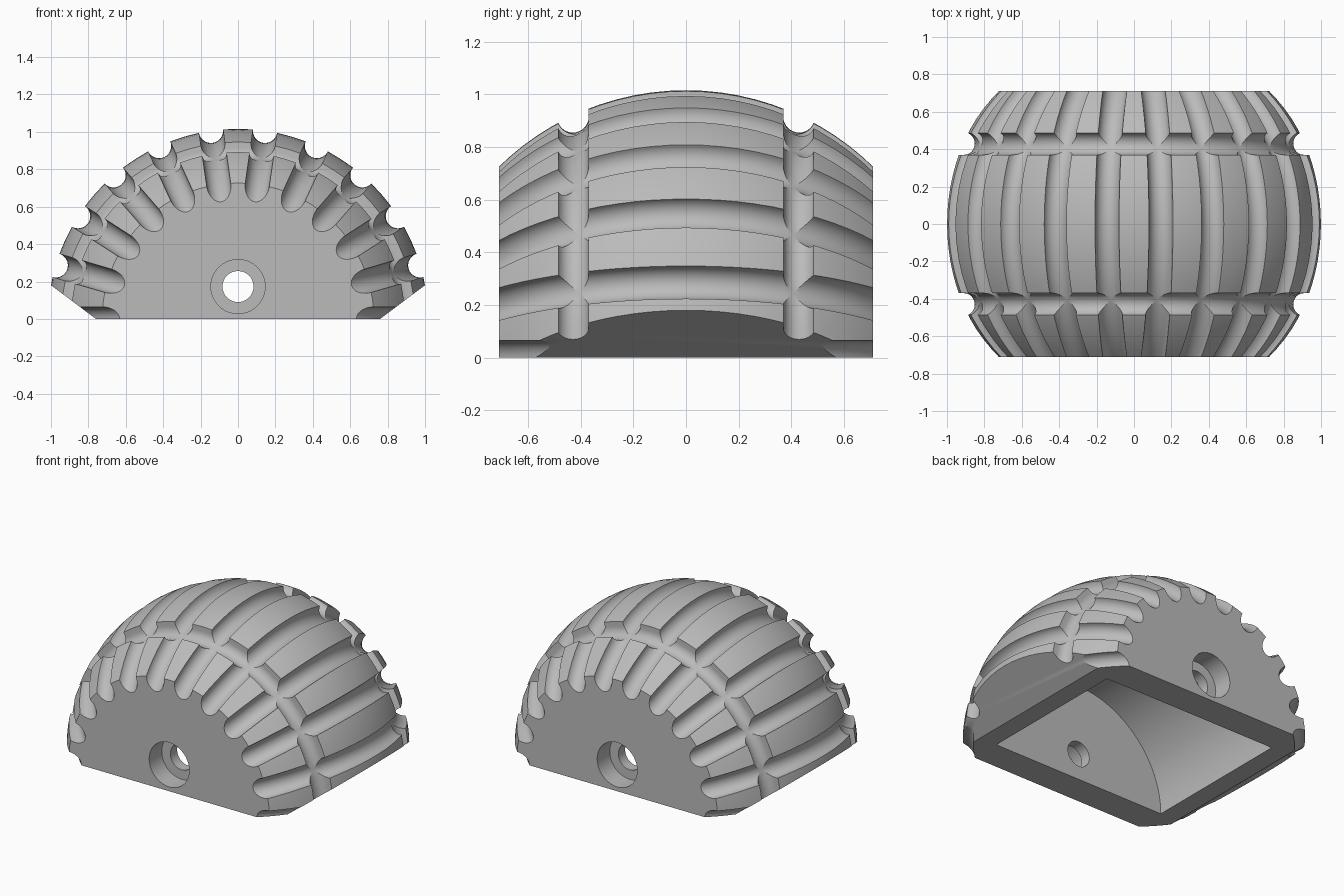
import bpy, bmesh
from math import pi, sin, cos, radians
from mathutils import Matrix, Vector

if "Cube" in bpy.data.objects:
    bpy.data.objects.remove(bpy.data.objects["Cube"])

RADIUS, HALF = 1.016, 0.71      # spherical tread radius, half width along the axle
GROOVES = 22                    # cross grooves in a full turn

grey = bpy.data.materials.new("plain grey")
grey.use_nodes = True
colour = (0.5, 0.5, 0.5, 1)
grey.diffuse_color = colour
grey.node_tree.nodes["Principled BSDF"].inputs["Base Color"].default_value = colour


def make_object(name, bm):
    bmesh.ops.recalc_face_normals(bm, faces=bm.faces)
    mesh = bpy.data.meshes.new(name)
    bm.to_mesh(mesh)
    bm.free()
    mesh.materials.append(grey)
    obj = bpy.data.objects.new(name, mesh)
    bpy.context.collection.objects.link(obj)
    return obj


def skin(bm, rings, closed):
    """Join matching rings of points; open runs get end caps."""
    rings = [[bm.verts.new(p) for p in ring] for ring in rings]
    n = len(rings[0])
    for a, b in zip(rings, rings[1:] + (rings[:1] if closed else [])):
        for j in range(n):
            k = (j + 1) % n
            bm.faces.new((a[j], a[k], b[k], b[j]))
    if not closed:
        bm.faces.new(rings[0])
        bm.faces.new(rings[-1])


def prism(bm, outline, y0, y1):
    """Extrude an (x, z) outline along the axle."""
    skin(bm, [[(x, y, z) for x, z in outline] for y in (y0, y1)], False)


def slot(half_width, level, top):
    """U-shaped outline: round floor with straight walls."""
    arc = [(half_width * cos(pi + pi * i / 16), level + half_width * sin(pi + pi * i / 16))
           for i in range(17)]
    return arc + [(half_width, top), (-half_width, top)]


def circle(radius, z, steps):
    return [(radius * cos(2 * pi * i / steps), z + radius * sin(2 * pi * i / steps))
            for i in range(steps)]


def carve(target, cutter, operation="DIFFERENCE"):
    cutter.hide_render = True
    mod = target.modifiers.new("carve", "BOOLEAN")
    mod.operation, mod.object, mod.solver = operation, cutter, "EXACT"
    bpy.context.view_layer.objects.active = target
    bpy.ops.object.modifier_apply(modifier=mod.name)
    bpy.data.objects.remove(cutter)


# Ball with its poles on the axle
bm = bmesh.new()
bmesh.ops.create_uvsphere(bm, u_segments=88, v_segments=48, radius=RADIUS,
                          matrix=Matrix.Rotation(pi / 2, 4, "X"))
shell = make_object("half_wheel_shell", bm)

# Keep the upper half, with flat ends and bevelled lower sides
bm = bmesh.new()
right = [(0.76, 0), (1.24, 0.36), (1.24, 1.2)]
prism(bm, right + [(-x, z) for x, z in reversed(right)], -HALF, HALF)
carve(shell, make_object("half_outline", bm), "INTERSECT")

# Cross grooves of even depth, centred on the tread surface
bm = bmesh.new()
section = [Vector((x, 0, r)) for x, r in slot(0.065, RADIUS, 1.2)]
for i in range(GROOVES // 2 + 1):
    around = Matrix.Rotation(-pi / 2 + 2 * pi * i / GROOVES, 3, "Y")
    turns = [around @ Matrix.Rotation(radians(a), 3, "X") for a in range(-54, 55, 3)]
    skin(bm, [[t @ p for p in section] for t in turns], False)
carve(shell, make_object("cross_grooves", bm))

# Two grooves running round the wheel
bm = bmesh.new()
for side in (-1, 1):
    section = [Vector((0, side * 0.43 + y, r)) for y, r in slot(0.06, 0.915, 1.2)]
    turns = [Matrix.Rotation(2 * pi * i / 88, 3, "Y") for i in range(88)]
    skin(bm, [[t @ p for p in section] for t in turns], True)
carve(shell, make_object("ring_grooves", bm))

# Hollow inside
bm = bmesh.new()
prism(bm, circle(0.635, 0, 64), -0.51, 0.51)
carve(shell, make_object("hollow", bm))

# Axle hole and its counterbores
bm = bmesh.new()
prism(bm, circle(0.083, 0.173, 32), -1, 1)
carve(shell, make_object("axle_hole", bm))
bm = bmesh.new()
for side in (-1, 1):
    prism(bm, circle(0.145, 0.173, 40), side * (HALF - 0.13), side)
carve(shell, make_object("counterbores", bm))

bpy.ops.object.select_all(action="DESELECT")
shell.select_set(True)
bpy.context.view_layer.objects.active = shell
bpy.ops.object.shade_smooth_by_angle(angle=radians(20))
